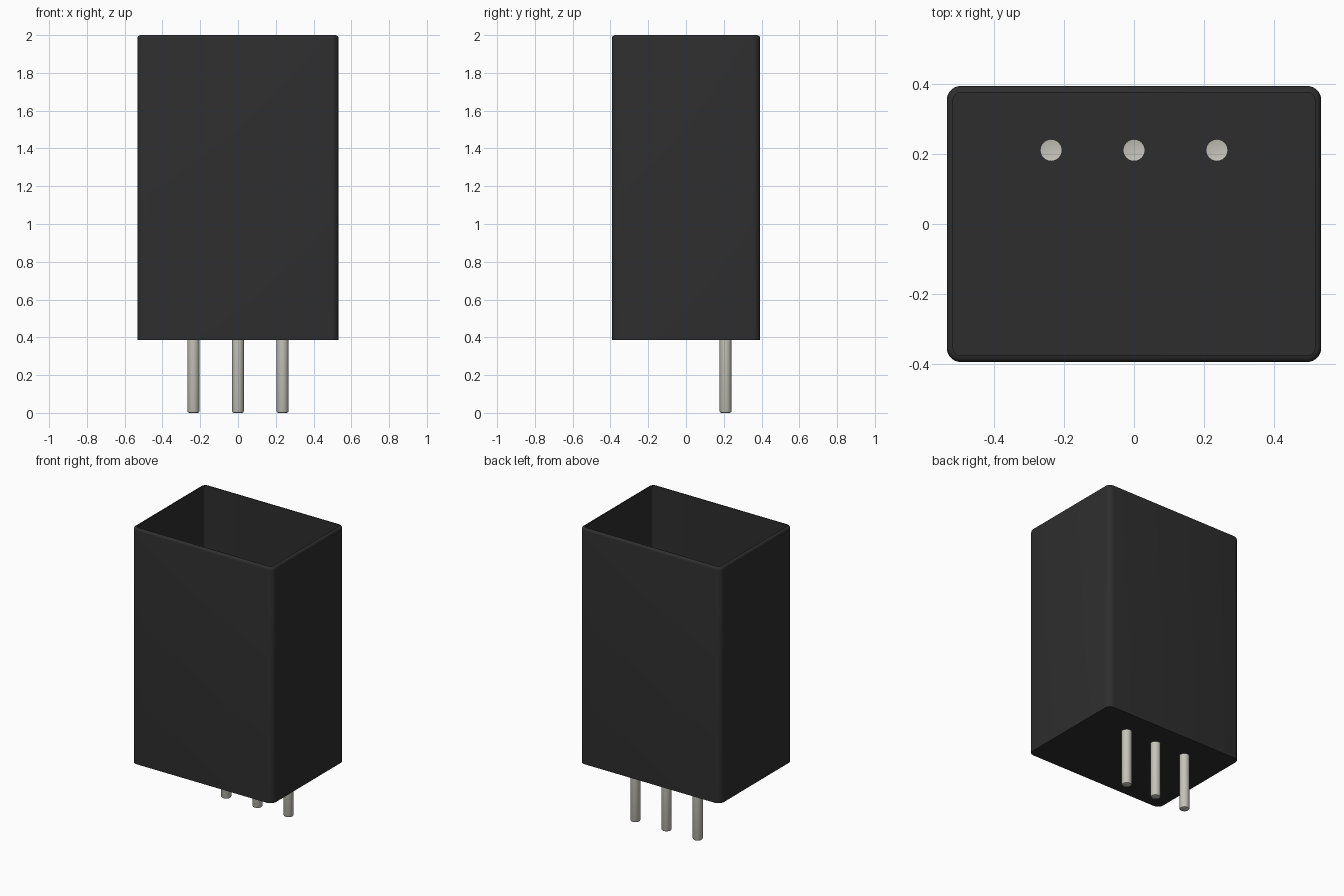
import bpy, bmesh, math
from mathutils import Vector

if "Cube" in bpy.data.objects:
    bpy.data.objects.remove(bpy.data.objects["Cube"])

HALF_X, HALF_Y = 0.533, 0.393
BASE, FLOOR, TOP = 0.387, 0.397, 2.0
CORNER, LIP = 0.04, 0.018
PIN_R, PIN_Y, PIN_GAP = 0.032, 0.21, 0.236


def material(name, color):
    mat = bpy.data.materials.new(name)
    mat.use_nodes = True
    mat.diffuse_color = (*color, 1)
    bsdf = mat.node_tree.nodes["Principled BSDF"]
    bsdf.inputs["Base Color"].default_value = (*color, 1)
    bsdf.inputs["Roughness"].default_value = 0.6
    return mat


def finish(name, bm, mat):
    bmesh.ops.recalc_face_normals(bm, faces=bm.faces)
    mesh = bpy.data.meshes.new(name)
    bm.to_mesh(mesh)
    bm.free()
    mesh.materials.append(mat)
    obj = bpy.data.objects.new(name, mesh)
    bpy.context.collection.objects.link(obj)
    return obj


def smooth(obj):
    bpy.ops.object.select_all(action="DESELECT")
    obj.select_set(True)
    bpy.context.view_layer.objects.active = obj
    bpy.ops.object.shade_smooth_by_angle(angle=math.radians(35))


def rounded_loop(bm, inset, z, steps=6):
    """Rounded rectangle of vertices, shrunk by inset."""
    r = CORNER - inset
    verts = []
    for quarter, (sx, sy) in enumerate([(1, 1), (-1, 1), (-1, -1), (1, -1)]):
        for i in range(steps + 1):
            a = (quarter + i / steps) * math.pi / 2
            verts.append(bm.verts.new((sx * (HALF_X - CORNER) + r * math.cos(a),
                                       sy * (HALF_Y - CORNER) + r * math.sin(a), z)))
    return verts


black = material("black plastic", (0.027, 0.027, 0.027))
metal = material("pale metal", (0.56, 0.55, 0.49))

# Open-topped case: outer wall, rounded lip, inner wall and floor
bm = bmesh.new()
sections = [(0, BASE)]
for i in range(5):
    a = i / 4 * math.pi / 2
    sections.append((LIP * (1 - math.cos(a)), TOP - LIP * (1 - math.sin(a))))
sections.append((LIP, FLOOR))
loops = [rounded_loop(bm, *s) for s in sections]
for low, high in zip(loops, loops[1:]):
    for i in range(len(low)):
        j = (i + 1) % len(low)
        bm.faces.new((low[i], low[j], high[j], high[i]))
bm.faces.new(loops[0])
bm.faces.new(loops[-1])
case = finish("case", bm, black)

# Hollow pins with chamfered tips, and holes in the floor above them
profile = [(0, 0), (PIN_R - 0.01, 0), (PIN_R - 0.003, 0.003), (PIN_R, 0.01),
           (PIN_R, FLOOR - 0.003), (PIN_R - 0.002, FLOOR - 0.003),
           (PIN_R - 0.002, 0.012), (0, 0.006)]
pins = []
cut = bmesh.new()
for name, x in (("right_pin", -PIN_GAP), ("middle_pin", 0), ("left_pin", PIN_GAP)):
    bm = bmesh.new()
    verts = [bm.verts.new((r, 0, z)) for r, z in profile]
    edges = [bm.edges.new(pair) for pair in zip(verts, verts[1:])]
    bmesh.ops.spin(bm, geom=verts + edges, cent=(0, 0, 0), axis=(0, 0, 1),
                   angle=math.tau, steps=24, use_duplicate=False)
    bmesh.ops.remove_doubles(bm, verts=bm.verts, dist=0.0001)
    bmesh.ops.translate(bm, verts=bm.verts, vec=(x, PIN_Y, 0))
    pins.append(finish(name, bm, metal))
    hole = bmesh.ops.create_cone(cut, cap_ends=True, segments=24, depth=0.1,
                                 radius1=PIN_R - 0.001, radius2=PIN_R - 0.001)
    bmesh.ops.translate(cut, verts=hole["verts"], vec=Vector((x, PIN_Y, BASE)))
cutter = finish("hole_cutter", cut, black)
cutter.hide_render = True

boolean = case.modifiers.new("pin holes", "BOOLEAN")
boolean.operation = "DIFFERENCE"
boolean.solver = "EXACT"
boolean.object = cutter
bpy.ops.object.select_all(action="DESELECT")
case.select_set(True)
bpy.context.view_layer.objects.active = case
bpy.ops.object.modifier_apply(modifier=boolean.name)
bpy.data.objects.remove(cutter)

for obj in [case] + pins:
    smooth(obj)
